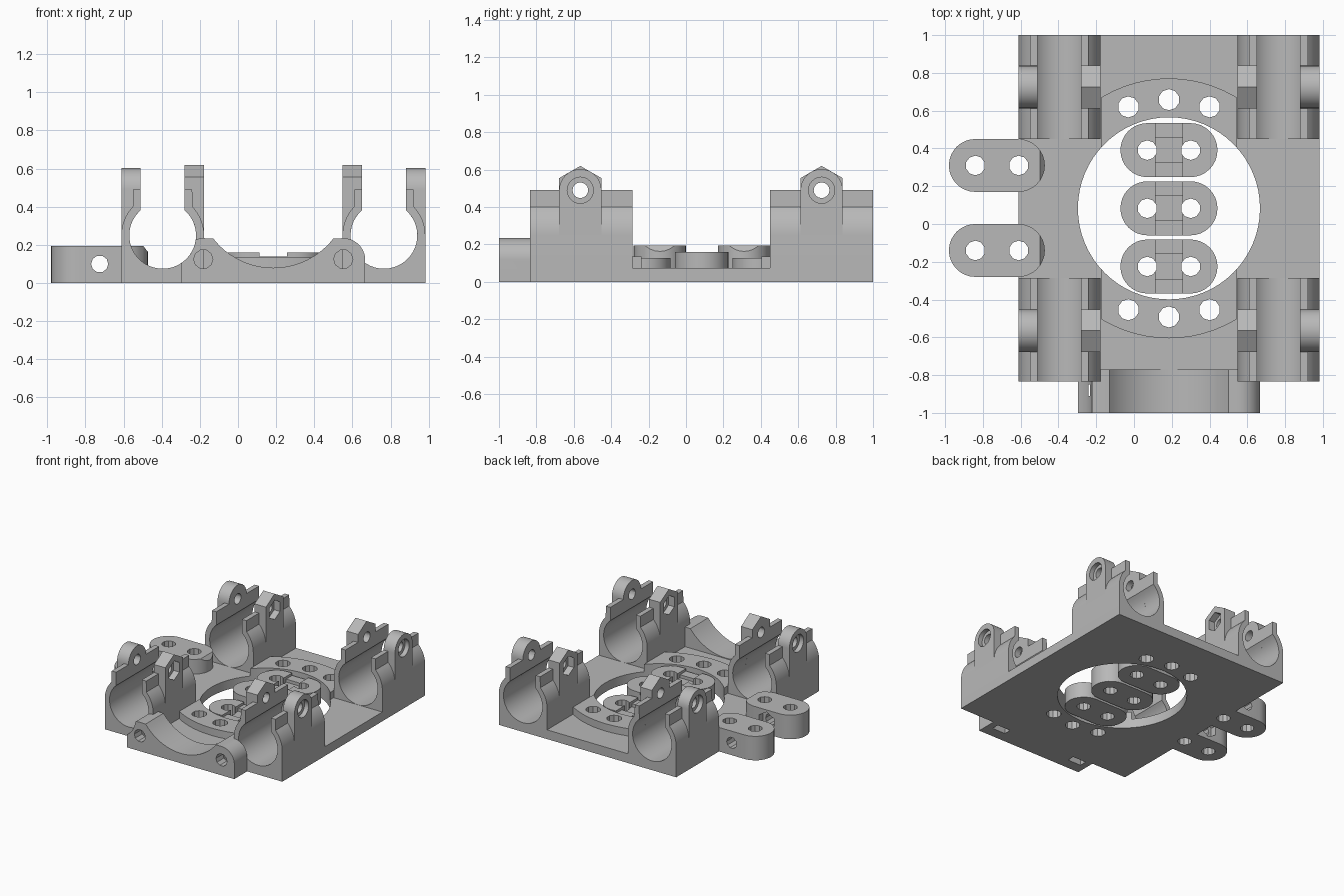
import bpy, bmesh
from math import sin, cos, pi, radians, sqrt

if "Cube" in bpy.data.objects:
    bpy.data.objects.remove(bpy.data.objects["Cube"])

grey = bpy.data.materials.new("plain grey")
grey.use_nodes = True
COLOUR = (0.48, 0.48, 0.48, 1)
grey.diffuse_color = COLOUR
grey.node_tree.nodes["Principled BSDF"].inputs["Base Color"].default_value = COLOUR

CX, CY = 0.185, 0.083          # centre of the plate
BORE_Z, BORE_R = 0.25, 0.175   # rod channel
SCREW_Z = 0.49                 # clamp screw height
ROD = 0.58                     # rod distance from the centre line


def arc(a, b, r, start, end, n=16):
    """Points on an arc, angles in degrees."""
    return [(a + r * cos(radians(start + (end - start) * i / n)),
             b + r * sin(radians(start + (end - start) * i / n))) for i in range(n + 1)]


def ngon(a, b, r, n, turn=0):
    return arc(a, b, r, turn, turn + 360, n)[:-1]


def rect(a0, a1, b0, b1):
    return [(a0, b0), (a1, b0), (a1, b1), (a0, b1)]


def prism(name, pts, axis, lo, hi):
    """Extrude a 2D outline along an axis."""
    place = {"x": lambda p, t: (t, p[0], p[1]),
             "y": lambda p, t: (p[0], t, p[1]),
             "z": lambda p, t: (p[0], p[1], t)}[axis]
    bm = bmesh.new()
    ends = [[bm.verts.new(place(p, t)) for p in pts] for t in (lo, hi)]
    bm.faces.new(ends[0])
    bm.faces.new(ends[1])
    for i in range(len(pts)):
        j = (i + 1) % len(pts)
        bm.faces.new((ends[0][i], ends[0][j], ends[1][j], ends[1][i]))
    bmesh.ops.recalc_face_normals(bm, faces=bm.faces)
    mesh = bpy.data.meshes.new(name)
    bm.to_mesh(mesh)
    bm.free()
    ob = bpy.data.objects.new(name, mesh)
    bpy.context.collection.objects.link(ob)
    mesh.materials.append(grey)
    return ob


def activate(ob):
    bpy.ops.object.select_all(action="DESELECT")
    ob.select_set(True)
    bpy.context.view_layer.objects.active = ob


def cut(ob, *cutters, mode="DIFFERENCE"):
    """Apply boolean cutters given as (outline, axis, lo, hi)."""
    for spec in cutters:
        tool = prism("cutter", *spec)
        tool.hide_render = True
        mod = ob.modifiers.new("cut", "BOOLEAN")
        mod.operation, mod.solver, mod.object = mode, "EXACT", tool
        activate(ob)
        bpy.ops.object.modifier_apply(modifier=mod.name)
        bpy.data.objects.remove(tool)
    return ob


def hole(x, y, r=0.052):
    return (ngon(x, y, r, 10, 18), "z", -0.1, 0.4)


def pill(x0, x1, y, r):
    return arc(x1 - r, y, r, -90, 90) + arc(x0 + r, y, r, 90, 270)


# Base plate with round window
ring_holes = [hole(CX + dx, CY + s * dy, 0.056)
              for s in (-1, 1) for dx, dy in ((-0.215, 0.537), (0, 0.575), (0.215, 0.537))]
pad_holes = [hole(x, y) for x in (-0.84, -0.61) for y in (-0.14, 0.31)]
window = (ngon(CX, CY, 0.482, 64), "z", -0.1, 0.4)
cut(prism("base_plate", rect(CX - 0.797, CX + 0.797, -0.835, 1), "z", 0, 0.075),
    window, *ring_holes, *pad_holes)

# Raised rim around the window, trimmed between the clamps
rim = prism("window_rim", ngon(CX, CY, 0.688, 72), "z", 0.04, 0.135)
cut(rim, (rect(CX - 0.36, CX + 0.36, -0.8, 0.95), "z", 0, 0.3), mode="INTERSECT")
cut(rim, window, *ring_holes)

# Belt links inside the window, grooved across the middle
for name, y, top in (("front_link", -0.225, 0.128), ("middle_link", CY, 0.16),
                     ("back_link", 0.391, 0.128)):
    link = prism(name, pill(CX - 0.257, CX + 0.257, y, 0.143), "z", 0, top)
    cut(link, hole(CX - 0.115, y), hole(CX + 0.115, y),
        (rect(CX - 0.072, CX + 0.072, top - 0.02, top + 0.1), "y", y - 0.2, y + 0.2),
        (rect(y - 0.065, y + 0.065, top - 0.045, top + 0.1), "x", CX - 0.072, CX + 0.072))

# Four rod clamps, each with a round lug and a nut lug
outline = (arc(0, BORE_Z, 0.217, 0, 44, 8) + [(0.155, SCREW_Z), (0.115, SCREW_Z)]
           + arc(0, BORE_Z, BORE_R, 49, -229, 36)
           + [(-0.115, SCREW_Z), (-0.155, SCREW_Z)]
           + arc(0, BORE_Z, 0.217, 136, 180, 8) + [(-0.217, 0), (0.217, 0)])
for side, s in (("right", -1), ("left", 1)):
    rx = CX + s * ROD
    bore = (ngon(rx, BORE_Z, BORE_R, 48), "y", -1.1, 1.1)
    for end, y0, y1, ly in (("front", -0.835, -0.285, -0.565), ("back", 0.45, 1, 0.725)):
        tag = end + "_" + side
        screw = (ngon(ly, SCREW_Z, 0.042, 16), "x", rx - 0.3, rx + 0.3)
        clamp = prism(tag + "_clamp", [(rx + a, b) for a, b in outline], "y", y0, y1)
        cut(clamp, screw)

        def span(a, b):
            return sorted((rx + s * a, rx + s * b))

        # Outer lug with round counterbore
        shape = arc(ly, SCREW_Z, 0.113, 0, 180) + [(ly - 0.113, BORE_Z), (ly + 0.113, BORE_Z)]
        lug = prism(tag + "_round_lug", shape, "x", *span(0.115, 0.217))
        cut(lug, bore, screw, (ngon(ly, SCREW_Z, 0.07, 24), "x", *span(0.18, 0.3)))

        # Inner lug with peaked top and nut pocket
        shape = [(ly + 0.113, 0.555), (ly, 0.62), (ly - 0.113, 0.555),
                 (ly - 0.113, BORE_Z), (ly + 0.113, BORE_Z)]
        lug = prism(tag + "_nut_lug", shape, "x", *span(-0.115, -0.217))
        cut(lug, bore, screw, (ngon(ly, SCREW_Z, 0.078, 6, 30), "x", *span(-0.165, -0.3)))

# Scooped front bracket with rounded ears and nut slots
EAR = 0.367
scoop = ([(-0.482, 0), (0.482, 0)] + arc(EAR, 0.12, 0.115, 0, 90)
         + arc(0, 0.48, 0.4, -38, -142, 24) + arc(-EAR, 0.12, 0.115, 90, 180))
bracket = prism("front_bracket", [(CX + a, b) for a, b in scoop], "y", -1, -0.77)
for s in (-1, 1):
    ex = CX + s * EAR
    cut(bracket, (ngon(ex, 0.125, 0.05, 10), "y", -1.1, -0.8),
        (rect(ex - 0.06, ex + 0.06, -0.91, -0.85), "z", -0.1, 0.185),
        (ngon(CX + s * ROD, BORE_Z, BORE_R, 48), "y", -1.1 if s < 0 else -0.835, -0.7))

# Side pads with a cross bolt
for name, y in (("front_side_pad", -0.14), ("back_side_pad", 0.31)):
    pad = prism(name, pill(-0.98, -0.472, y, 0.14), "z", 0, 0.195)
    cut(pad, hole(-0.84, y), hole(-0.61, y),
        (ngon(-0.725, 0.1, 0.045, 10), "y", y - 0.3, y + 0.3),
        ([(-0.505, 0.205), (-0.462, 0.15), (-0.4, 0.205)], "y", y - 0.3, y + 0.3))
    if y < 0:
        cut(pad, (ngon(-0.725, 0.1, 0.078, 6, 30), "y", y + 0.09, y + 0.3))

# Smooth the curved walls, keep edges crisp
for ob in bpy.context.collection.objects:
    if ob.type == "MESH" and grey.name in ob.data.materials:
        activate(ob)
        bpy.ops.object.shade_smooth_by_angle(angle=radians(25))
